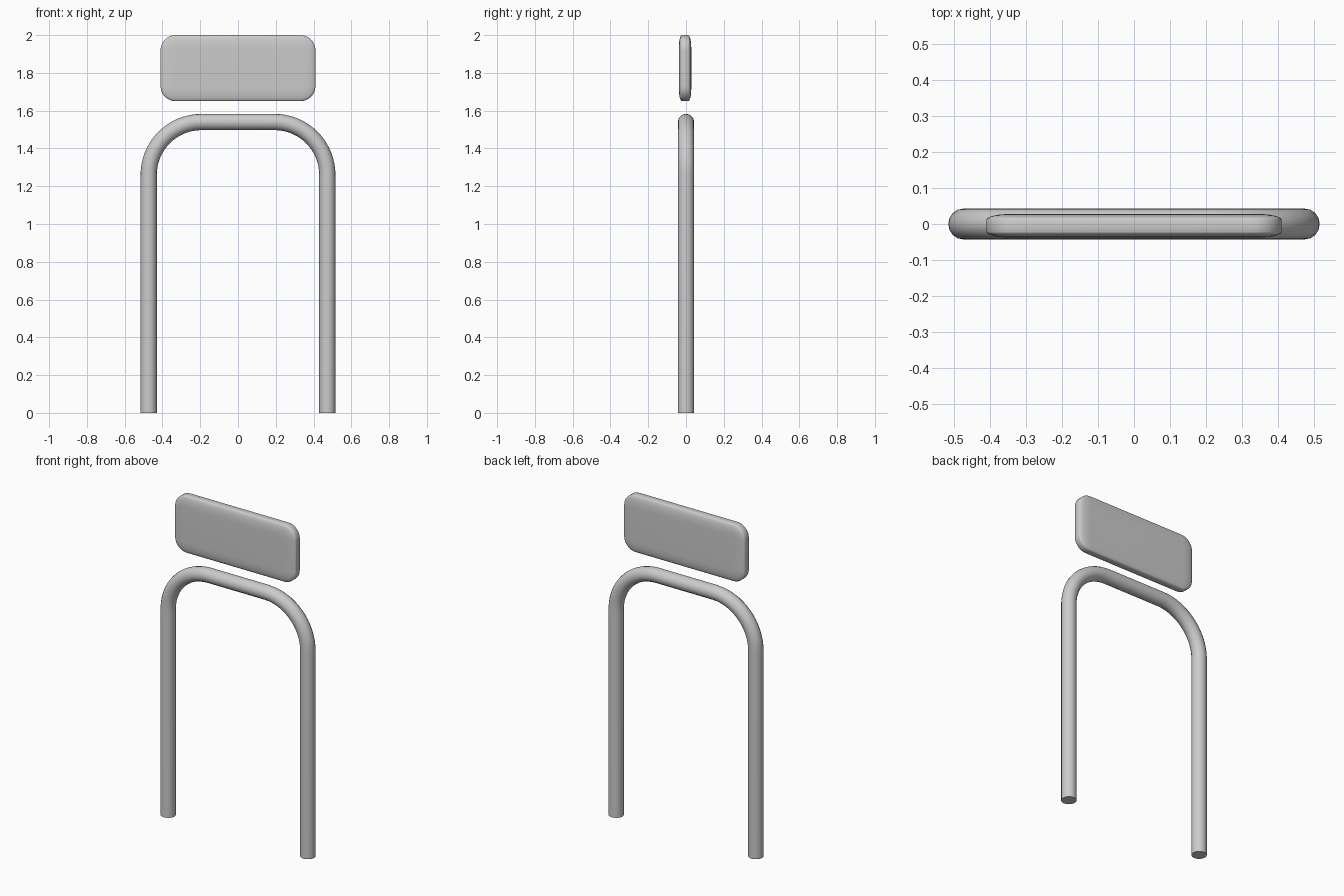
import bpy, bmesh, math

if "Cube" in bpy.data.objects:
    bpy.data.objects.remove(bpy.data.objects["Cube"])

RADIUS = 0.043          # tube radius
LEG_X, TOP_Z, BEND = 0.473, 1.54, 0.28


def smooth(obj, angle=40):
    bpy.ops.object.select_all(action='DESELECT')
    obj.select_set(True)
    bpy.context.view_layer.objects.active = obj
    bpy.ops.object.shade_smooth_by_angle(angle=math.radians(angle))


def arc(cx, cz, r, start, steps):
    """Quarter arc, clockwise from the start angle in degrees."""
    angles = [math.radians(start - 90 * i / steps) for i in range(steps + 1)]
    return [(cx + r * math.cos(a), cz + r * math.sin(a)) for a in angles]


# Bent tube frame: two legs joined by a rounded top bar
cx, cz = LEG_X - BEND, TOP_Z - BEND
path = [(-LEG_X, 0)] + arc(-cx, cz, BEND, 180, 16) + arc(cx, cz, BEND, 90, 16) + [(LEG_X, 0)]
curve = bpy.data.curves.new("tube_frame", 'CURVE')
curve.dimensions = '3D'
curve.bevel_depth = RADIUS
curve.bevel_resolution = 6
curve.use_fill_caps = True
spline = curve.splines.new('POLY')
spline.points.add(len(path) - 1)
for point, (x, z) in zip(spline.points, path):
    point.co = (x, 0, z, 1)
frame = bpy.data.objects.new("tube_frame", curve)
bpy.context.collection.objects.link(frame)
frame.select_set(True)
bpy.context.view_layer.objects.active = frame
bpy.ops.object.convert(target='MESH')
frame = bpy.context.object
smooth(frame)


# Padded back panel: rounded rectangle with softly domed edges
def rounded_rect(half_w, half_h, r):
    w, h = half_w - r, half_h - r
    return (arc(-w, h, r, 180, 8) + arc(w, h, r, 90, 8)
            + arc(w, -h, r, 0, 8) + arc(-w, -h, r, -90, 8))


HALF_W, HALF_H, CENTRE_Z, CENTRE_Y = 0.41, 0.175, 1.825, -0.005
CORNER, INSET, RIM, HALF_T = 0.08, 0.07, 0.017, 0.033
STEPS = 6
edge = []               # (inset, depth) from front face to rim
for i in range(STEPS + 1):
    a = math.pi / 2 * i / STEPS
    edge.append((INSET * (1 - math.sin(a)), RIM + (HALF_T - RIM) * math.cos(a)))
profile = [(d, -t) for d, t in edge] + [(d, t) for d, t in reversed(edge)]

bm = bmesh.new()
rings = []
for inset, y in profile:
    outline = rounded_rect(HALF_W - inset, HALF_H - inset, CORNER - inset)
    rings.append([bm.verts.new((x, CENTRE_Y + y, CENTRE_Z + z)) for x, z in outline])
for a, b in zip(rings, rings[1:]):
    for i in range(len(a)):
        j = (i + 1) % len(a)
        bm.faces.new((a[i], a[j], b[j], b[i]))
bm.faces.new(rings[0])
bm.faces.new(rings[-1])
bmesh.ops.recalc_face_normals(bm, faces=bm.faces)
mesh = bpy.data.meshes.new("back_panel")
bm.to_mesh(mesh)
bm.free()
panel = bpy.data.objects.new("back_panel", mesh)
bpy.context.collection.objects.link(panel)
smooth(panel, 60)
